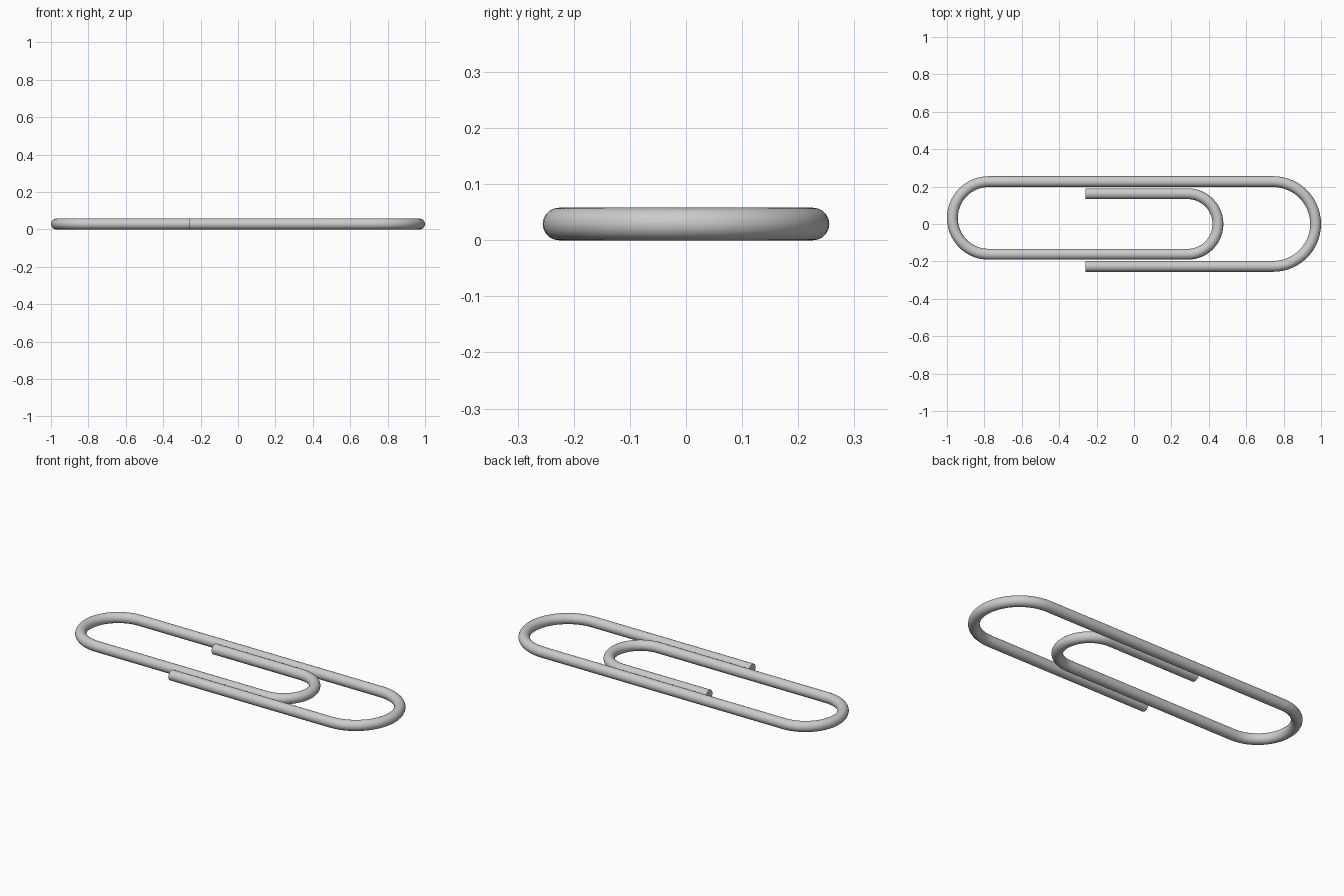
import bpy
import math

if "Cube" in bpy.data.objects:
    bpy.data.objects.remove(bpy.data.objects["Cube"])

R = 0.029          # wire radius
STEPS = 28         # segments per bend


def bend(cx, cy, radius, start, end):
    """Points of a half-circle bend, angles in degrees."""
    pts = []
    for i in range(STEPS + 1):
        a = math.radians(start + (end - start) * i / STEPS)
        pts.append((cx + radius * math.cos(a), cy + radius * math.sin(a)))
    return pts


# Wire centre line: outer end, big bend, far bend, inner bend, inner end
path = [(-0.26, -0.2265)]
path += bend(0.7445, 0.0, 0.2265, -90, 90)
path += bend(-0.7768, 0.0323, 0.1942, 90, 270)
path += bend(0.287, 0.0, 0.162, -90, 90)
path += [(-0.26, 0.162)]

# Round wire swept along the path, with flat ends
curve = bpy.data.curves.new("paperclip_wire", 'CURVE')
curve.dimensions = '3D'
curve.twist_mode = 'Z_UP'
curve.bevel_depth = R
curve.bevel_resolution = 8
curve.use_fill_caps = True
spline = curve.splines.new('POLY')
spline.points.add(len(path) - 1)
for p, (x, y) in zip(spline.points, path):
    p.co = (x, y, R, 1)

wire = bpy.data.objects.new("paperclip_wire", curve)
bpy.context.collection.objects.link(wire)

# Mesh with smooth sides and crisp ends
bpy.context.view_layer.objects.active = wire
wire.select_set(True)
bpy.ops.object.convert(target='MESH')
bpy.ops.object.shade_smooth_by_angle(angle=math.radians(40))
